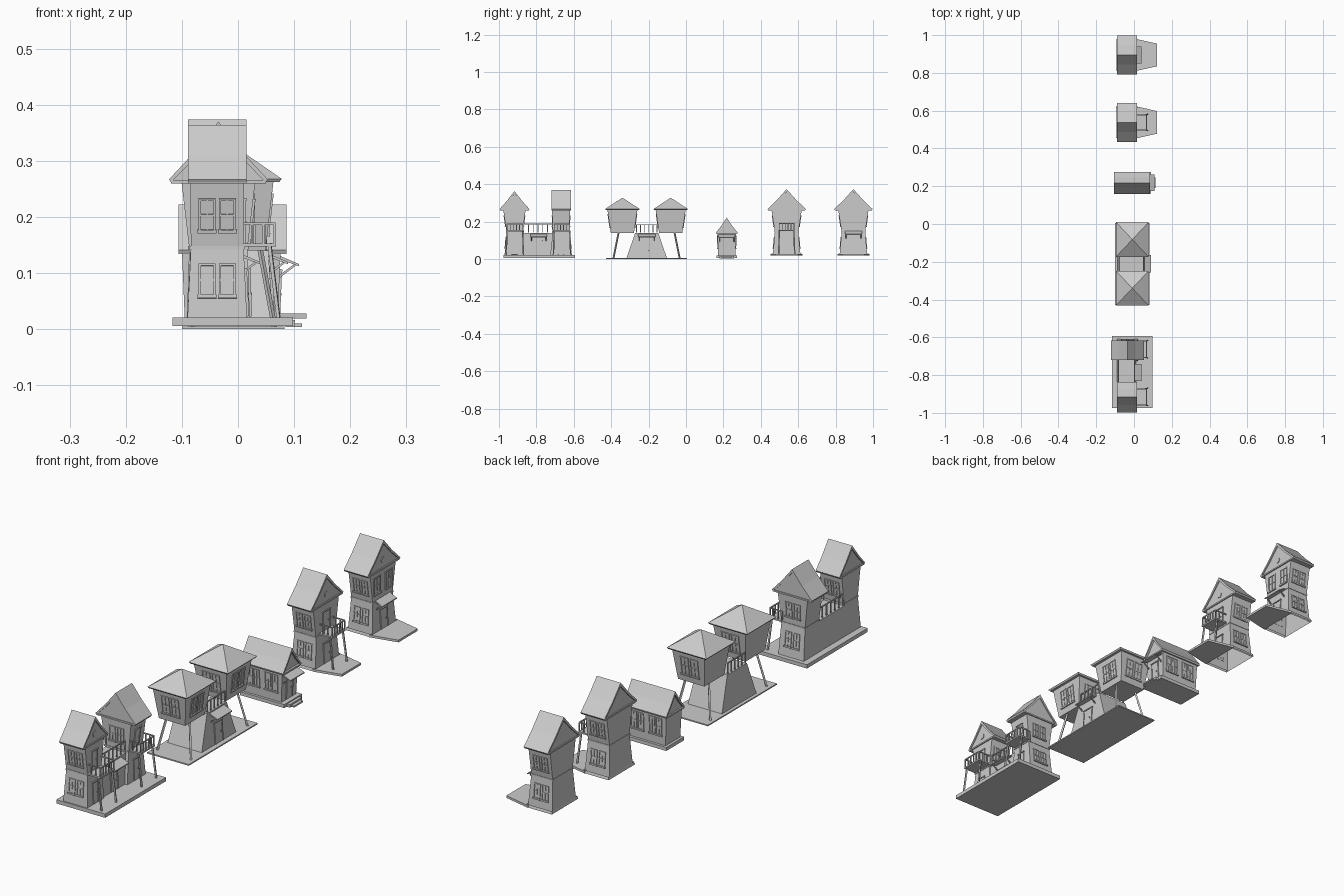
import bpy, bmesh, math
from mathutils import Matrix, Vector

if "Cube" in bpy.data.objects:
    bpy.data.objects.remove(bpy.data.objects["Cube"])


def finish(name, bm):
    bmesh.ops.recalc_face_normals(bm, faces=bm.faces)
    me = bpy.data.meshes.new(name)
    bm.to_mesh(me)
    bm.free()
    bpy.context.collection.objects.link(bpy.data.objects.new(name, me))


def boxes(name, items, M=Matrix()):
    """Each item: (x0, x1, y0, y1, z0, z1)."""
    bm = bmesh.new()
    for x0, x1, y0, y1, z0, z1 in items:
        T = Matrix.Translation(((x0+x1)/2, (y0+y1)/2, (z0+z1)/2)) @ Matrix.Diagonal((x1-x0, y1-y0, z1-z0, 1))
        bmesh.ops.create_cube(bm, size=1, matrix=M @ T)
    finish(name, bm)


def beams(name, items, t=0.005):
    """Square bars running from p to q."""
    bm = bmesh.new()
    for p, q in items:
        p, q = Vector(p), Vector(q)
        d = q - p
        T = Matrix.Translation((p+q)/2) @ d.to_track_quat('Z', 'Y').to_matrix().to_4x4()
        bmesh.ops.create_cube(bm, size=1, matrix=T @ Matrix.Diagonal((t, t, d.length, 1)))
    finish(name, bm)


def loft(name, cx, cy, levels, bottom=False, top=False):
    """Stacked rectangles, levels are (z, half x, half y)."""
    bm = bmesh.new()
    rings = [[bm.verts.new((cx+sx*hx, cy+sy*hy, z)) for sx, sy in ((-1, -1), (1, -1), (1, 1), (-1, 1))]
             for z, hx, hy in levels]
    for a, b in zip(rings, rings[1:]):
        for i in range(4):
            j = (i+1) % 4
            bm.faces.new((a[i], a[j], b[j], b[i]))
    if bottom:
        bm.faces.new(rings[0])
    if top:
        bm.faces.new(rings[-1])
    finish(name, bm)


def prism(name, pts, x0, x1, M):
    """Extrude a (y, z) outline along x."""
    bm = bmesh.new()
    f = bm.faces.new([bm.verts.new(M @ Vector((x0, y, z))) for y, z in pts])
    r = bmesh.ops.extrude_face_region(bm, geom=[f])
    v = [g for g in r['geom'] if isinstance(g, bmesh.types.BMVert)]
    bmesh.ops.translate(bm, verts=v, vec=M.to_3x3() @ Vector((x1-x0, 0, 0)))
    finish(name, bm)


def gable_roof(name, cx, cy, hl, w, eave, apex, wall, turn=0):
    M = Matrix.Translation((cx, cy, 0)) @ Matrix.Rotation(turn, 4, 'Z')
    t = 0.009
    mid = eave + (apex-eave)*0.46
    prism(name+"_roof", [(-w, eave), (-w*.5, mid), (0, apex), (w*.5, mid), (w, eave), (w*.96, eave-t*.6),
                         (w*.5, mid-t*1.3), (0, apex-t*1.6), (-w*.5, mid-t*1.3), (-w*.96, eave-t*.6)], -hl, hl, M)
    prism(name+"_gable", [(-w*.92, eave-.002), (0, apex-t*1.7), (w*.92, eave-.002)], -wall, wall, M)
    boxes(name+"_soffit", [(-hl, hl, -w*.96, w*.96, eave-.007, eave-.001)], M)


def on_wall(cx, cy, levels, ang, t, z):
    """Matrix lying on a sloping wall; local x points outwards."""
    k = 1 if ang == 0 else 2
    for a, b in zip(levels, levels[1:]):
        if z <= b[0] or b is levels[-1]:
            s = (b[k]-a[k])/(b[0]-a[0])
            d = a[k] + s*(z-a[0])
            break
    return (Matrix.Translation((cx, cy, 0)) @ Matrix.Rotation(math.radians(ang), 4, 'Z')
            @ Matrix.Translation((d, t, z)) @ Matrix.Rotation(math.atan(s), 4, 'Y'))


def window(name, M, w, h):
    a, b, f, o = w/2, h/2, 0.004, 0.003
    boxes(name, [(-.001, o, -a, -a+f, -b, b), (-.001, o, a-f, a, -b, b), (-.001, o, -a, a, b-f, b),
                 (-.001, o+.002, -a-.002, a+.002, -b-.002, -b+f), (-.001, o*.7, -a, a, -.001, .002),
                 (-.001, o*.7, -.0015, .0015, -b, b)], M)


def door(name, M, w, h):
    a = w/2
    boxes(name, [(-.001, .004, -a, -a+.004, 0, h), (-.001, .004, a-.004, a, 0, h),
                 (-.001, .005, -a-.002, a+.002, h-.004, h), (-.001, .002, -a, a, 0, h),
                 (.002, .005, a*.4, a*.4+.003, h*.45, h*.5)], M)


def railing(name, p, q, n, h=0.035):
    p, q, up = Vector(p), Vector(q), Vector((0, 0, h))
    pts = [p.lerp(q, i/n) for i in range(n+1)]
    beams(name, [(p+up, q+up)] + [(v, v+up) for v in pts], 0.004)


def balcony(name, x0, x1, cy, hy, z, zfoot):
    boxes(name+"_deck", [(x0, x1, cy-hy, cy+hy, z-.006, z)])
    railing(name+"_front_rail", (x1-.003, cy-hy+.003, z), (x1-.003, cy+hy-.003, z), 5)
    for s in (-1, 1):
        y = cy + s*(hy-.003)
        railing(name+"_side_rail", (x0, y, z), (x1-.003, y, z), 3)
        beams(name+"_post", [((x1-.012, y, z), (x1+.004, y+s*.004, zfoot))], 0.006)


def awning(name, x, cy, hy, z, out=0.035):
    prism(name, [(x, z+.003), (x+out, z-.012), (x+out, z-.016), (x, z-.003)], -hy, hy,
          Matrix.Translation((0, cy, 0)) @ Matrix(((0, 1, 0, 0), (1, 0, 0, 0), (0, 0, 1, 0), (0, 0, 0, 1))))
    for s in (-1, 1):
        y = cy+s*(hy-.006)
        beams(name+"_bracket", [((x, y, z-.034), (x+out*.8, y, z-.013))], 0.004)


def house(name, cx, cy, levels, w_roof, apex, hl, turn=0, sides=(-90, 90), sw=.03, front=(0,), fw=.034, fdoor=True):
    loft(name+"_walls", cx, cy, levels)
    zm = levels[1][0]
    b = levels[1]
    loft(name+"_storey_band", cx, cy, [(zm-.003, b[1]+.002, b[2]+.002), (zm+.003, b[1]+.002, b[2]+.002)], True, True)
    gable_roof(name, cx, cy, hl, w_roof, .267, apex, (levels[-1][2] if turn else levels[-1][1]), turn)
    for a in sides:
        for z in (.087, .203):
            for t in (-.018, .018):
                window(name+"_side_window", on_wall(cx, cy, levels, a, t, z), sw, .06)
    door(name+"_door", on_wall(cx, cy, levels, 0, 0, levels[0][0]+.002), fw, .085)
    if fdoor:
        door(name+"_balcony_door", on_wall(cx, cy, levels, 0, 0, zm+.008), fw, .08)
    else:
        for t in (-.036, .036):
            window(name+"_front_window", on_wall(cx, cy, levels, 0, t, .207), .042, .07)
    # round attic vent
    bm = bmesh.new()
    x = cx + levels[-1][1]
    if not turn:
        bmesh.ops.create_cone(bm, cap_ends=True, segments=10, radius1=.012, radius2=.012, depth=.005,
                              matrix=Matrix.Translation((x, cy, .295)) @ Matrix.Rotation(math.pi/2, 4, 'Y'))
    finish(name+"_vent", bm)


# Twin-tower house
boxes("twin_slab", [(-.117, .098, -.975, -.593, .006, .021)])
house("small_tower", -.037, -.917, [(.021, .053, .053), (.145, .047, .043), (.265, .048, .06)],
      .08, .364, .0525, sides=(-90, 90))
house("cross_tower", -.035, -.668, [(.021, .056, .058), (.145, .052, .044), (.265, .066, .048)],
      .088, .37, .052, turn=math.pi/2, sides=(90, -90))
loft("twin_middle", -.04, -.792, [(.021, .05, .085), (.14, .045, .08)], top=True)
for x in (-.082, .003):
    railing("middle_rail", (x, -.868, .143), (x, -.715, .143), 6, .045)
door("middle_door", on_wall(-.04, -.792, [(.021, .05, .085), (.14, .045, .08)], 0, 0, .022), .045, .08)
awning("middle_awning", .004, -.787, .045, .132)
balcony("small_tower_balcony", .005, .068, -.915, .045, .153, .021)
balcony("cross_tower_balcony", .012, .068, -.663, .045, .153, .021)

# Stilt house
boxes("stilt_slab", [(-.1, .083, -.428, .005, 0, .005)])
trunk = [(.005, .075, .108), (.14, .066, .062)]
loft("stilt_trunk", -.012, -.21, trunk, top=True)
door("stilt_door", on_wall(-.012, -.21, trunk, 0, 0, .006), .05, .085)
awning("stilt_awning", .054, -.21, .046, .132)
for x in (-.075, .05):
    railing("bridge_rail", (x, -.265, .142), (x, -.155, .142), 5, .042)
for s in (-1, 1):
    cy = -.211 + s*.129
    room = [(.14, .058, .062), (.262, .072, .08)]
    loft("stilt_room", -.009, cy, room, bottom=True, top=True)
    loft("stilt_eave", -.009, cy, [(.262, .082, .088), (.268, .087, .092)], True, True)
    bm = bmesh.new()
    base = [bm.verts.new((-.009+a*.087, cy+b*.092, .268)) for a, b in ((-1, -1), (1, -1), (1, 1), (-1, 1))]
    tip = bm.verts.new((-.009, cy, .328))
    for i in range(4):
        bm.faces.new((base[i], base[(i+1) % 4], tip))
    finish("hip_roof", bm)
    for a in (0, 90, -90):
        for t in (-.021, .021):
            window("room_window", on_wall(-.009, cy, room, a, t, .205), .036, .075)
    yo = cy + s*.02
    for sx in (-1, 1):
        beams("stilt", [((-.009+sx*.048, yo, .145), (-.009+sx*.074, yo+s*.028, .004))], .007)

# Cottage
boxes("cottage_base", [(-.105, .09, .162, .274, .006, .02), (.085, .102, .18, .256, .004, .016),
                       (.09, .114, .19, .246, .004, .01)])
cott = [(.02, .083, .046), (.142, .088, .05)]
loft("cottage_walls", -.012, .218, cott)
gable_roof("cottage", -.01, .218, .096, .058, .141, .222, .088)
for a in (-90, 90):
    for c in (-.04, .04):
        for t in (-.015, .015):
            window("cottage_window", on_wall(-.012, .218, cott, a, c+t, .09), .028, .07)
door("cottage_door", on_wall(-.012, .218, cott, 0, 0, .022), .04, .085)
awning("cottage_awning", .074, .218, .044, .128)

# Two tall houses with tapered front pavements
tall = [(.021, .054, .074), (.145, .047, .063), (.265, .048, .081)]
for name, cy, balc in (("balcony_house", .538, True), ("awning_house", .895, False)):
    house(name, -.037, cy, tall, .103, .374, .0525, fw=.045, fdoor=balc)
    bm = bmesh.new()
    f = bm.faces.new([bm.verts.new((x, cy+y, .019)) for x, y in ((.01, -.085), (.122, -.06), (.122, .06), (.01, .085))])
    r = bmesh.ops.extrude_face_region(bm, geom=[f])
    bmesh.ops.translate(bm, vec=(0, 0, .009), verts=[g for g in r['geom'] if isinstance(g, bmesh.types.BMVert)])
    finish(name+"_pavement", bm)
    loft(name+"_plinth", -.037, cy, [(.019, .057, .083), (.03, .055, .08)])
    if balc:
        balcony(name+"_balcony", .008, .068, cy, .042, .155, .028)
    else:
        awning(name+"_awning", .01, cy, .046, .146, .03)
